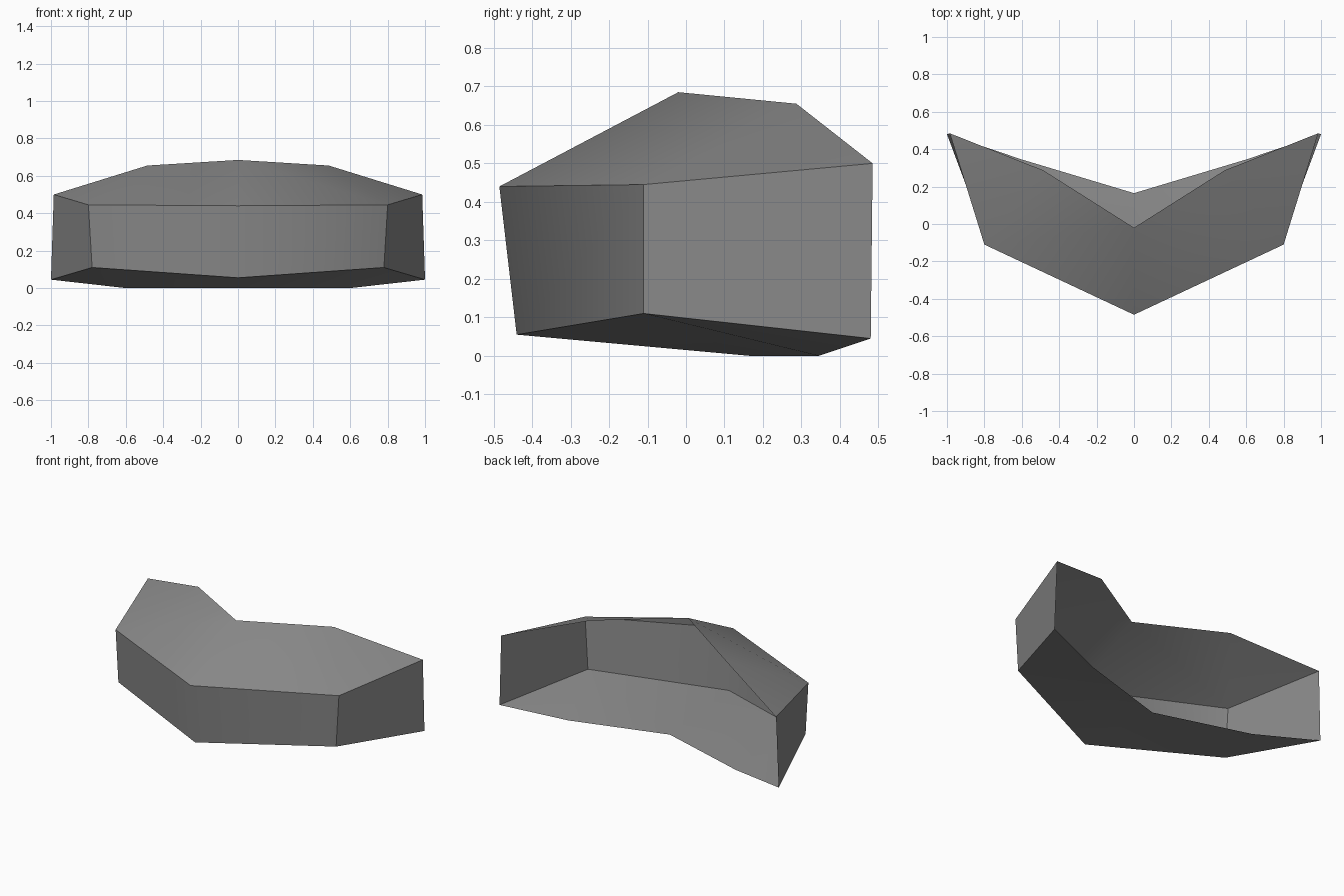
import bpy
import bmesh

cube = bpy.data.objects.get("Cube")
if cube:
    bpy.data.objects.remove(cube, do_unlink=True)

# Single grey finish
grey = bpy.data.materials.new("mid_grey")
grey.use_nodes = True
colour = (0.25, 0.25, 0.25, 1.0)
grey.diffuse_color = colour
grey.node_tree.nodes["Principled BSDF"].inputs["Base Color"].default_value = colour

# Corner points of the left half of the shell
points = {
    "top_front": (0, -0.485, 0.44),
    "top_corner": (0.80, -0.11, 0.445),
    "top_tip": (0.985, 0.485, 0.50),
    "crest_side": (0.485, 0.287, 0.655),
    "crest": (0, -0.02, 0.685),
    "low_front": (0, -0.44, 0.055),
    "low_corner": (0.78, -0.11, 0.11),
    "low_tip": (1.0, 0.48, 0.045),
    "floor_side": (0.60, 0.345, 0),
    "floor_back": (0, 0.165, 0),
}

# Panels of the half shell; the back stays open
panels = [
    ("low_front", "low_corner", "top_corner", "top_front"),
    ("low_corner", "low_tip", "top_tip", "top_corner"),
    ("top_front", "top_corner", "crest"),
    ("top_corner", "crest_side", "crest"),
    ("top_corner", "top_tip", "crest_side"),
    ("low_front", "floor_back", "low_corner"),
    ("floor_back", "floor_side", "low_corner"),
    ("floor_side", "low_tip", "low_corner"),
]

# Creases between the wall, top and floor
creases = [
    ("top_front", "top_corner"),
    ("top_corner", "top_tip"),
    ("low_front", "low_corner"),
    ("low_corner", "low_tip"),
    ("top_corner", "low_corner"),
]

bm = bmesh.new()
verts = {name: bm.verts.new(co) for name, co in points.items()}
for panel in panels:
    bm.faces.new([verts[name] for name in panel]).smooth = True
for a, b in creases:
    bm.edges.get((verts[a], verts[b])).smooth = False

mesh = bpy.data.meshes.new("curved_shell")
bm.to_mesh(mesh)
bm.free()
mesh.materials.append(grey)

shell = bpy.data.objects.new("curved_shell", mesh)
bpy.context.collection.objects.link(shell)

# Mirror to the right half
mirror = shell.modifiers.new("mirror", "MIRROR")
mirror.use_axis[0] = True
mirror.use_clip = True
mirror.merge_threshold = 0.001
